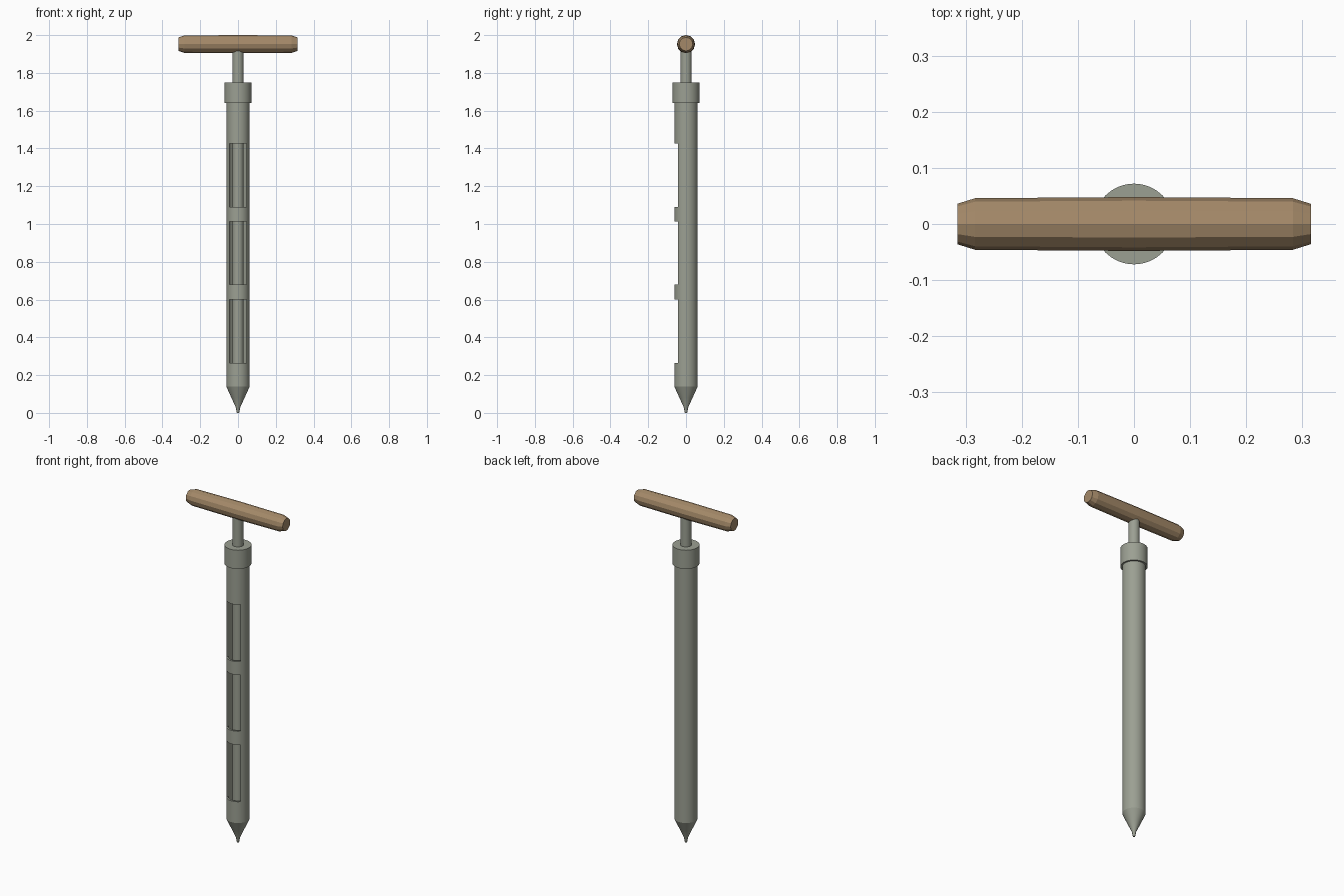
import bpy, bmesh, math
from mathutils import Matrix

if "Cube" in bpy.data.objects:
    bpy.data.objects.remove(bpy.data.objects["Cube"])


def material(name, color):
    m = bpy.data.materials.new(name)
    m.diffuse_color = (*color, 1)
    m.use_nodes = True
    m.node_tree.nodes["Principled BSDF"].inputs["Base Color"].default_value = m.diffuse_color
    return m


METAL = material("grey_metal", (0.33, 0.35, 0.29))
WOOD = material("brown_wood", (0.37, 0.25, 0.14))


def lathe(name, profile, sides, mat, closed=False, smooth=True):
    """Spin (radius, height) points about z; open profiles get end caps."""
    bm = bmesh.new()
    rings = []
    for r, z in profile:
        ring = []
        for i in range(sides):
            a = 2 * math.pi * i / sides
            ring.append(bm.verts.new((r * math.cos(a), r * math.sin(a), z)))
        rings.append(ring)
    pairs = list(zip(rings, rings[1:]))
    if closed:
        pairs.append((rings[-1], rings[0]))
    else:
        bm.faces.new(rings[0])
        bm.faces.new(rings[-1])
    for a, b in pairs:
        for i in range(sides):
            j = (i + 1) % sides
            bm.faces.new((a[i], a[j], b[j], b[i]))
    bmesh.ops.recalc_face_normals(bm, faces=bm.faces)
    mesh = bpy.data.meshes.new(name)
    bm.to_mesh(mesh)
    bm.free()
    mesh.materials.append(mat)
    ob = bpy.data.objects.new(name, mesh)
    bpy.context.collection.objects.link(ob)
    if smooth:
        bpy.ops.object.select_all(action="DESELECT")
        ob.select_set(True)
        bpy.context.view_layer.objects.active = ob
        bpy.ops.object.shade_smooth_by_angle(angle=math.radians(30))
    return ob


# Hollow outer tube
tube = lathe("outer_tube", [(0.062, 0.14), (0.062, 1.66), (0.051, 1.66), (0.051, 0.14)],
             32, METAL, closed=True)

# Three sampling slots cut through the front wall
for i, (low, high) in enumerate([(0.265, 0.60), (0.68, 1.012), (1.09, 1.425)]):
    bpy.ops.mesh.primitive_cube_add(size=1, location=(0, -0.06, (low + high) / 2))
    cutter = bpy.context.object
    cutter.name = f"slot_cutter_{i + 1}"
    cutter.scale = (0.09, 0.1, high - low)
    cutter.hide_render = True
    cutter.hide_viewport = True
    cut = tube.modifiers.new(f"slot_{i + 1}", "BOOLEAN")
    cut.operation = "DIFFERENCE"
    cut.solver = "EXACT"
    cut.object = cutter

# Inner rod running from the tip up into the handle
lathe("inner_rod", [(0.03, 0.13), (0.03, 1.94)], 24, METAL)

# Collar at the top of the tube
lathe("collar", [(0.072, 1.64), (0.072, 1.75)], 32, METAL)

# Pointed tip with a slightly hollow taper
lathe("tip", [(0.006, 0), (0.012, 0.03), (0.035, 0.08), (0.062, 0.14)], 32, METAL)

# Faceted wooden cross handle with bevelled ends
handle = lathe("handle", [(0.036, -0.315), (0.046, -0.283), (0.048, 0),
                          (0.046, 0.283), (0.036, 0.315)], 12, WOOD, smooth=False)
handle.data.transform(Matrix.Translation((0, 0, 1.952)) @ Matrix.Rotation(math.pi / 2, 4, "Y"))
